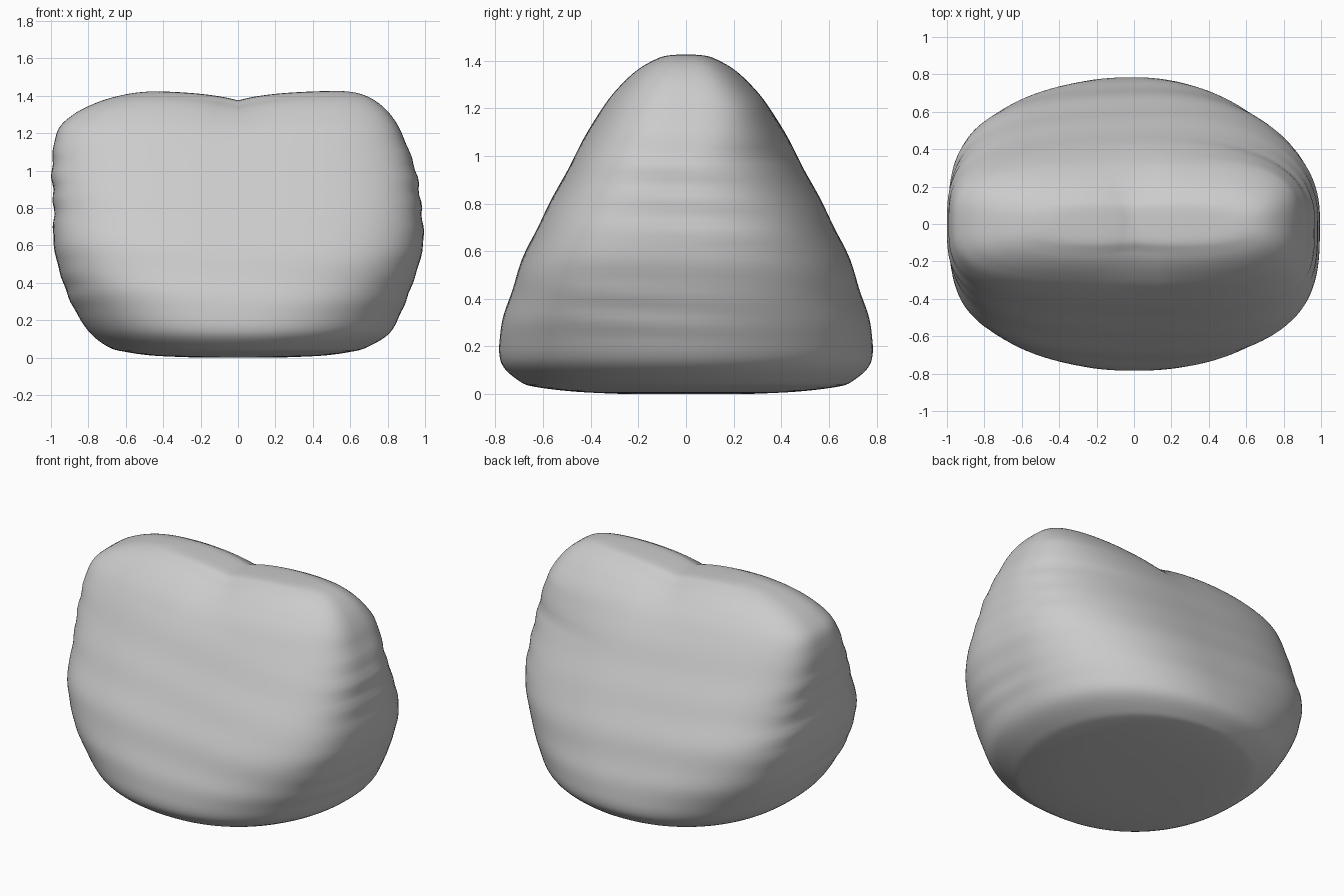
import bpy, bmesh, math

cube = bpy.data.objects.get("Cube")
if cube:
    bpy.data.objects.remove(cube, do_unlink=True)

# Soft grey fabric
fabric = bpy.data.materials.new("light_grey_fabric")
fabric.use_nodes = True
grey = (0.6, 0.6, 0.6, 1)
fabric.diffuse_color = grey
fabric.node_tree.nodes["Principled BSDF"].inputs["Base Color"].default_value = grey

# Cushion cross-sections: height, right reach, left reach, half depth, squareness
SECTIONS = [
    (0.0, .22, .22, .25, 2.1), (.01, .45, .45, .46, 2.1), (.03, .60, .60, .63, 2.2),
    (.055, .69, .69, .70, 2.2), (.13, .79, .81, .775, 2.3), (.25, .87, .875, .78, 2.5),
    (.4, .935, .935, .743, 2.9), (.6, .985, .99, .672, 3.3), (.8, .985, .98, .572, 3.4),
    (1.0, .995, .95, .467, 3.3), (1.2, .97, .875, .358, 3.2), (1.3, .88, .815, .283, 3.2),
    (1.37, .74, .74, .212, 3.2), (1.41, .60, .66, .145, 3.2), (1.427, .48, .57, .095, 3.0),
    (1.43, .38, .46, 0.0, 2.8),
]
SEGMENTS = 128
STEPS = 6


def spline(a, b, c, d, t):
    """Catmull-Rom blend between b and c."""
    return 0.5 * (2 * b + (c - a) * t + (2 * a - 5 * b + 4 * c - d) * t * t
                  + (3 * b - a - 3 * c + d) * t ** 3)


def smooth_sections():
    last = len(SECTIONS) - 1
    for i in range(last):
        keys = [SECTIONS[min(max(i + k, 0), last)] for k in (-1, 0, 1, 2)]
        for s in range(STEPS):
            yield [spline(*v, s / STEPS) for v in zip(*keys)]
    yield SECTIONS[-1]


def power(v, e):
    return math.copysign(abs(v) ** e, v) if abs(v) > 1e-9 else 0.0


def ring_point(z, right, left, depth, square, angle):
    c, s = math.cos(angle), math.sin(angle)
    # The back left corner is rounder than the other three
    low = max(0, min(1, (1.2 - z) / .2))
    n = square - (.7 * low * (square - 2) if c > 0 and s > 0 else 0)
    x = (left if c > 0 else right) * power(c, 2 / n)
    y = depth * power(s, 2 / n)
    # Horizontal folds gathered at the two ends
    fold = max(0, min(1, (z - .2) / .15, (1.32 - z) / .15))
    wave = math.sin(47 * z + 2 * y + (1 if c > 0 else 0)) * (.6 + .4 * math.sin(9 * z + 3 * y))
    x *= 1 + .006 * fold * c ** 4 * wave
    y *= 1 + .004 * fold * math.sin(25 * z + 2 * x)
    # Pinched dip in the middle of the top ridge
    top = max(0, min(1, (z - 1.05) / .35))
    pinch = math.exp(-abs(x) / .2) * top * top
    return x, y * (1 - .12 * pinch), z - .055 * pinch


bm = bmesh.new()
rings = []
for section in smooth_sections():
    rings.append([bm.verts.new(ring_point(*section, math.tau * k / SEGMENTS))
                  for k in range(SEGMENTS)])
for low, high in zip(rings, rings[1:]):
    for k in range(SEGMENTS):
        j = (k + 1) % SEGMENTS
        bm.faces.new((low[k], low[j], high[j], high[k]))
# Flat underside
bm.faces.new(reversed(rings[0]))
# Close the ridge seam
bmesh.ops.remove_doubles(bm, verts=rings[-1], dist=0.0005)
bmesh.ops.recalc_face_normals(bm, faces=bm.faces)

mesh = bpy.data.meshes.new("cushion")
bm.to_mesh(mesh)
bm.free()
mesh.materials.append(fabric)
cushion = bpy.data.objects.new("cushion", mesh)
bpy.context.collection.objects.link(cushion)
bpy.context.view_layer.objects.active = cushion
cushion.select_set(True)
bpy.ops.object.shade_smooth_by_angle(angle=math.radians(50))
